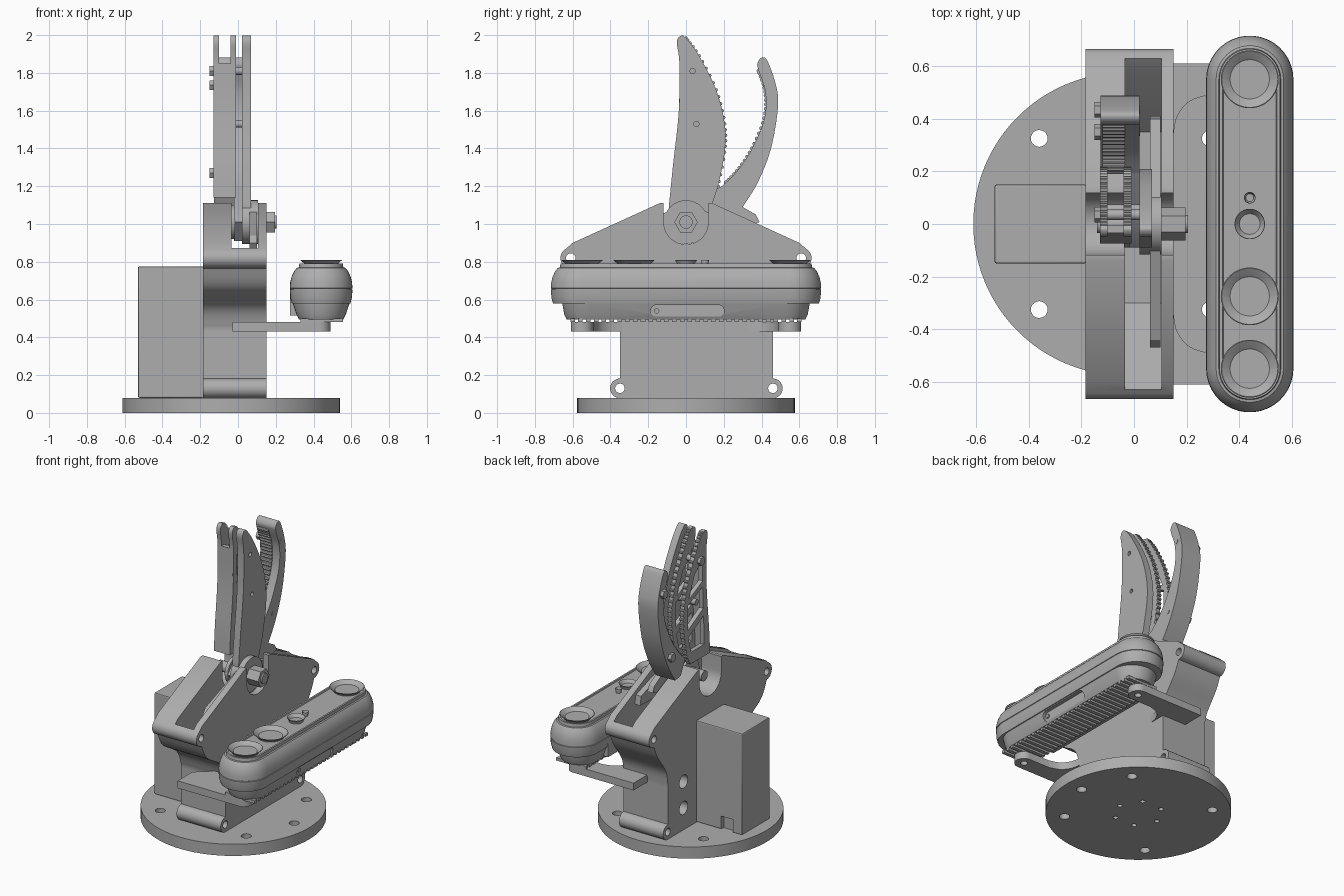
import bpy, bmesh
from math import sin, cos, pi, radians
from mathutils import Vector

cube = bpy.data.objects.get("Cube")
if cube:
    bpy.data.objects.remove(cube)

grey = bpy.data.materials.new("plain grey")
grey.use_nodes = True
tone = (0.42, 0.42, 0.42, 1)
grey.diffuse_color = tone
grey.node_tree.nodes["Principled BSDF"].inputs["Base Color"].default_value = tone


def finish(name, bm, smooth=True):
    bmesh.ops.recalc_face_normals(bm, faces=bm.faces[:])
    me = bpy.data.meshes.new(name)
    bm.to_mesh(me)
    bm.free()
    me.materials.append(grey)
    ob = bpy.data.objects.new(name, me)
    bpy.context.collection.objects.link(ob)
    if smooth:
        shade(ob)
    return ob


def shade(ob):
    bpy.ops.object.select_all(action='DESELECT')
    ob.select_set(True)
    bpy.context.view_layer.objects.active = ob
    bpy.ops.object.shade_smooth_by_angle(angle=radians(32))


def skin(name, rings):
    """Closed solid skinned over rings of equal size."""
    bm = bmesh.new()
    vs = [[bm.verts.new(p) for p in ring] for ring in rings]
    n = len(vs[0])
    for a, b in zip(vs, vs[1:]):
        for i in range(n):
            bm.faces.new((a[i], a[(i + 1) % n], b[(i + 1) % n], b[i]))
    bm.faces.new(vs[0])
    bm.faces.new(vs[-1][::-1])
    return finish(name, bm)


def plate(name, pts, x0, x1):
    """Profile in y, z extruded along x."""
    return skin(name, [[(x, y, z) for y, z in pts] for x in (x0, x1)])


def slab(name, pts, z0, z1):
    """Outline in x, y extruded along z."""
    return skin(name, [[(x, y, z) for x, y in pts] for z in (z0, z1)])


def arc(cx, cy, r, a0=0, a1=360, n=32):
    last = n if a1 - a0 == 360 else n - 1
    return [(cx + r * cos(radians(a0 + (a1 - a0) * i / last)),
             cy + r * sin(radians(a0 + (a1 - a0) * i / last))) for i in range(n)]


def spline(pts, steps=6):
    """Smooth open curve through the points."""
    p = [Vector(q) for q in [pts[0]] + pts + [pts[-1]]]
    out = []
    for a, b, c, d in zip(p, p[1:], p[2:], p[3:]):
        for i in range(steps):
            t = i / steps
            out.append(tuple(0.5 * (2 * b + (c - a) * t + (2 * a - 5 * b + 4 * c - d) * t * t
                                    + (3 * b - a - 3 * c + d) * t ** 3)))
    return out + [pts[-1]]


def rod(name, y, z, r, x0, x1, n=24):
    return plate(name, arc(y, z, r, n=n), x0, x1)


def box(name, x0, x1, y0, y1, z0, z1):
    return slab(name, [(x0, y0), (x1, y0), (x1, y1), (x0, y1)], z0, z1)


def loft(name, cx, cy, levels):
    """Racetrack sections: (height, half length of straight side, radius)."""
    return skin(name, [[(x, y, z) for x, y in arc(cx, cy + h, r, 0, 180, 20) + arc(cx, cy - h, r, 180, 360.01, 20)]
                       for z, h, r in levels])


def cut(ob, *cutters):
    for c in cutters:
        m = ob.modifiers.new("cut", 'BOOLEAN')
        m.object, m.solver = c, 'EXACT'
        bpy.context.view_layer.objects.active = ob
        bpy.ops.object.modifier_apply(modifier=m.name)
        bpy.data.objects.remove(c)
    shade(ob)


# Round base with mounting holes
BX = -0.035
base = slab("base_disc", arc(BX, 0, 0.576, n=96), 0, 0.08)
holes = [(0.46, a, 0.032) for a in (0, 45, 135, 225, 315)] + [(0.15, a, 0.016) for a in range(0, 360, 60)]
for r, a, size in holes:
    x, y = BX + r * cos(radians(a)), r * sin(radians(a))
    cut(base, slab("hole", arc(x, y, size, n=20), -0.1, 0.2))

# Motor housing with a cable port
motor = box("motor_housing", -0.53, -0.18, -0.15, 0.15, 0.08, 0.775)
bev = motor.modifiers.new("bevel", 'BEVEL')
bev.width, bev.segments = 0.008, 2
bpy.context.view_layer.objects.active = motor
bpy.ops.object.modifier_apply(modifier="bevel")
cut(motor, box("port", -0.46, -0.37, 0.12, 0.2, 0.07, 0.17))

# Gripper body: flared profile with lugs at its corners
X0, X1 = -0.185, 0.15
outline = (arc(0.46, 0.13, 0.052, -90, 90, 12) + [(0.46, 0.43)]
           + spline([(0.46, 0.45), (0.48, 0.55), (0.57, 0.68), (0.61, 0.765)])
           + arc(0.61, 0.82, 0.055, -80, 60, 12) + [(0.6, 0.9), (0.14, 1.11), (0.1, 1.11)]
           + [(-0.1, 1.11), (-0.14, 1.11), (-0.6, 0.9)] + arc(-0.61, 0.82, 0.055, 120, 260, 12)
           + spline([(-0.61, 0.765), (-0.55, 0.66), (-0.4, 0.56), (-0.35, 0.45)])
           + [(-0.35, 0.43)] + arc(-0.35, 0.13, 0.052, 90, 270, 12))
body = plate("gripper_body", outline, X0, X1)
pocket = [(-0.63, 0.87), (-0.58, 0.83), (-0.3, 0.58), (0.35, 0.58), (0.58, 0.83), (0.63, 0.87), (0.63, 1.3), (-0.63, 1.3)]
notch = arc(0, 1.01, 0.118, 180, 360, 24) + [(0.118, 1.3), (-0.118, 1.3)]
cut(body, plate("pocket", pocket, -0.035, 0.105), plate("notch", notch, -0.3, 0.3))
for y, z in ((-0.61, 0.82), (0.61, 0.82), (-0.35, 0.13), (0.46, 0.13)):
    cut(body, rod("lug_hole", y, z, 0.025, -0.3, 0.3))
for z in (0.23, 0.41):
    cut(body, rod("side_hole", 0.29, z, 0.045, -0.3, -0.08))

# Camera bracket arms with a curved inner web
for side, s in (("right", -1), ("left", 1)):
    web = spline([(0.28, 0.49), (0.21, 0.465), (0.165, 0.41), (0.15, 0.34)])
    arm = [(0.1, 0.34), (-0.03, 0.45), (-0.03, 0.61)] + arc(0.43, 0.55, 0.06, 90, -90, 16)
    ob = slab(side + "_bracket_arm", [(x, s * y) for x, y in web + arm], 0.43, 0.48)
    cut(ob, slab("screw_hole", arc(0.43, s * 0.55, 0.022, n=20), 0.4, 0.46))

# Sensor bar: racetrack sections, stepped at the lower ends
CX, H = 0.44, 0.55
bar = loft("sensor_bar", CX, 0, [
    (0.495, 0.515, 0.117), (0.52, 0.515, 0.13), (0.578, 0.505, 0.15), (0.58, H, 0.155), (0.61, H, 0.163),
    (0.652, H, 0.166), (0.654, H, 0.162), (0.658, H, 0.162), (0.66, H, 0.166), (0.69, H, 0.164), (0.72, H, 0.157),
    (0.75, H, 0.143), (0.768, H, 0.128), (0.77, H, 0.118), (0.79, H, 0.115), (0.79, H, 0.103), (0.782, H, 0.1)])
slot = [(0.16, 0.54)]
slot = arc(0.17, 0.54, 0.032, -90, 90, 12) + arc(-0.155, 0.54, 0.032, 90, 270, 12)
cut(bar, plate("side_slot", slot, 0.565, 0.7))
plate("side_slot_button", arc(-0.155, 0.54, 0.014, n=16), 0.55, 0.575)
box("rear_connector", 0.275, 0.35, -0.45, 0.45, 0.515, 0.66)

# Cooling fins under the sensor bar
for i in range(30):
    y = -0.6 + i * 1.2 / 29
    box("cooling_fin", CX - 0.11, CX + 0.115, y - 0.012, y + 0.012, 0.48, 0.5)

# Flared lens rims
for y, r in ((0.55, 0.11), (-0.275, 0.11), (-0.55, 0.11), (0, 0.058), (0.1, 0.022)):
    loft("lens_rim", CX, y, [(0.77, 0, r * 0.75), (0.788, 0, r * 0.78), (0.808, 0, r), (0.81, 0, r * 0.97),
                             (0.79, 0, r * 0.7), (0.788, 0, r * 0.68)])

# Fixed jaw: outer blade with its hub
back = [(-0.04, 1.12), (-0.09, 1.1), (-0.07, 1.3), (-0.038, 1.6), (-0.035, 1.85), (-0.048, 1.96)]
tip = [(-0.03, 1.995), (0.0, 1.985), (0.07, 1.89), (0.16, 1.71), (0.205, 1.53), (0.205, 1.38), (0.17, 1.2)]
blade = plate("fixed_jaw_blade", spline(back[1:] + tip) + [(0.13, 1.08), (0.09, 0.95), (-0.08, 0.95)], 0.02, 0.068)
for y, z in ((0.035, 1.81), (0.055, 1.53)):
    cut(blade, rod("bolt_hole", y, z, 0.014, 0.04, 0.1, 16))
rod("pivot_hub", 0, 1.01, 0.116, 0.02, 0.105, 40)

# Fixed jaw: twin toothed frames joined by a front web
front = [(-0.075, 1.14), (-0.065, 1.3), (-0.038, 1.6), (-0.035, 1.85), (-0.048, 1.96)]
windows = [[(-0.01, 1.22), (0.13, 1.22), (0.16, 1.33), (-0.005, 1.42)],
           [(0.0, 1.47), (0.165, 1.38), (0.165, 1.55), (0.005, 1.62)],
           [(0.005, 1.66), (0.155, 1.59), (0.09, 1.74), (0.005, 1.8)]]
edge = spline(tip[1:], 10)
for name, x0, x1 in (("outer", -0.13, -0.1), ("inner", -0.04, -0.01)):
    frame = plate(name + "_jaw_frame", spline(front + tip) + [(0.14, 1.14)], x0, x1)
    cut(frame, *[plate("window", w, -0.2, 0.01) for w in windows])
    for y, z in edge[::2]:
        rod("jaw_tooth", y, z, 0.009, x0, x1, 8)
web = spline(front[:-1])
plate("jaw_front_web", web + [(y + 0.03, z) for y, z in web[::-1]], -0.125, -0.015)
for y, z in ((0.035, 1.81), (0.055, 1.53)):
    rod("jaw_spacer", y, z, 0.02, -0.12, 0.03)

# Moving jaw: lever plate, thick curved pad and grip ridges
inner = [(0.19, 1.2), (0.27, 1.28), (0.35, 1.4), (0.415, 1.56), (0.42, 1.7), (0.385, 1.81)]
outer = [(0.378, 1.85), (0.4, 1.88), (0.43, 1.865), (0.475, 1.74), (0.487, 1.62), (0.45, 1.4), (0.38, 1.22), (0.3, 1.09)]
plate("moving_jaw_lever", [(0, 1.11)] + spline(inner + outer) + [(0.37, 1.05), (0.39, 1.01), (0.0, 0.91), (-0.09, 1.01)],
      -0.02, 0.02)
plate("moving_jaw_pad", spline(inner + outer) + [(0.24, 1.1)], -0.128, -0.02)
for y, z in spline(inner, 6)[2:]:
    rod("grip_ridge", y, z, 0.011, -0.12, -0.035, 8)
for y, z in ((0.035, 1.81), (0.434, 1.735), (0.35, 1.27)):
    rod("jaw_bolt", y, z, 0.03, -0.15, -0.125, 6)
    rod("jaw_bolt_end", y, z, 0.016, -0.12, 0.023, 16)

# Pivot bolt, washer and drive link inside the body
rod("pivot_washer", 0, 1.01, 0.09, -0.038, -0.015, 32)
rod("pivot_shaft", 0, 1.01, 0.035, -0.14, 0.205)
rod("pivot_nut", 0, 1.01, 0.062, 0.105, 0.195, 6)
plate("drive_link", [(-0.47, 0.9), (-0.44, 0.94), (0, 1.1), (0.4, 0.97), (0.41, 0.91), (0, 0.9), (-0.44, 0.86)], 0.06, 0.1)
